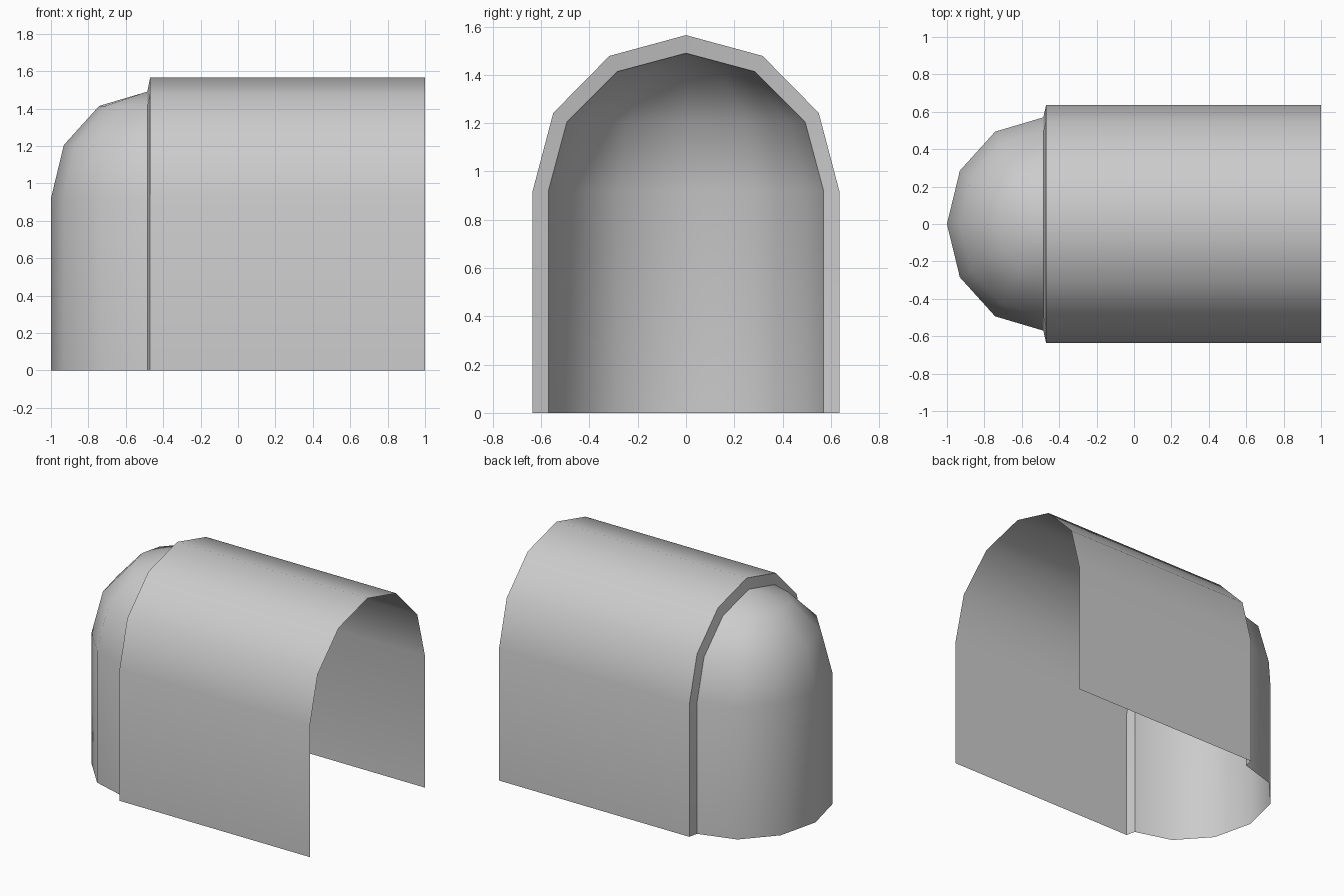
import bpy, bmesh
from math import sin, cos, pi, radians

if "Cube" in bpy.data.objects:
    bpy.data.objects.remove(bpy.data.objects["Cube"])

SPRING = 0.92          # height where the arch starts
SEGMENTS = 6           # sides in each half circle
X_OPEN, X_OUTER, X_INNER = 1.0, -0.47, -0.485

plaster = bpy.data.materials.new("light grey")
plaster.use_nodes = True
GREY = (0.6, 0.6, 0.6, 1)
plaster.diffuse_color = GREY
plaster.node_tree.nodes["Principled BSDF"].inputs["Base Color"].default_value = GREY


def arch(x, ry, rz):
    """Arch outline across y, standing on the floor."""
    curve = [(x, ry * cos(pi * i / SEGMENTS), SPRING + rz * sin(pi * i / SEGMENTS))
             for i in range(SEGMENTS + 1)]
    return [(x, ry, 0)] + curve + [(x, -ry, 0)]


def half_ring(z, rx, ry):
    """Half ellipse in plan, bulging toward -x."""
    return [(X_INNER - rx * sin(pi * i / SEGMENTS), ry * cos(pi * i / SEGMENTS), z)
            for i in range(SEGMENTS + 1)]


def loft(name, rows):
    """Open sheet of quads through matching rows of points."""
    bm = bmesh.new()
    grid = [[bm.verts.new(p) for p in row] for row in rows]
    for a, b in zip(grid, grid[1:]):
        for i in range(len(a) - 1):
            bm.faces.new((a[i], a[i + 1], b[i + 1], b[i]))
    bmesh.ops.remove_doubles(bm, verts=bm.verts, dist=0.0005)
    mesh = bpy.data.meshes.new(name)
    bm.to_mesh(mesh)
    bm.free()
    mesh.materials.append(plaster)
    obj = bpy.data.objects.new(name, mesh)
    bpy.context.collection.objects.link(obj)
    bpy.ops.object.select_all(action='DESELECT')
    obj.select_set(True)
    bpy.context.view_layer.objects.active = obj
    bpy.ops.object.shade_smooth_by_angle(angle=radians(45))
    return obj


# Long vaulted hall, open at the end and underneath
outer = arch(X_OUTER, 0.635, 0.645)
loft("vault", [outer, arch(X_OPEN, 0.635, 0.645)])

# Narrow step between the hall and the apse
inner = arch(X_INNER, 0.57, 0.57)
loft("shoulder", [inner, outer])

# Rounded apse: upright wall, then a quarter dome closing to a point
rows = [half_ring(0, 0.515, 0.57)]
for k in range(SEGMENTS // 2 + 1):
    t = pi * k / SEGMENTS
    rows.append(half_ring(SPRING + 0.57 * sin(t), 0.515 * cos(t), 0.57 * cos(t)))
loft("apse", rows)
